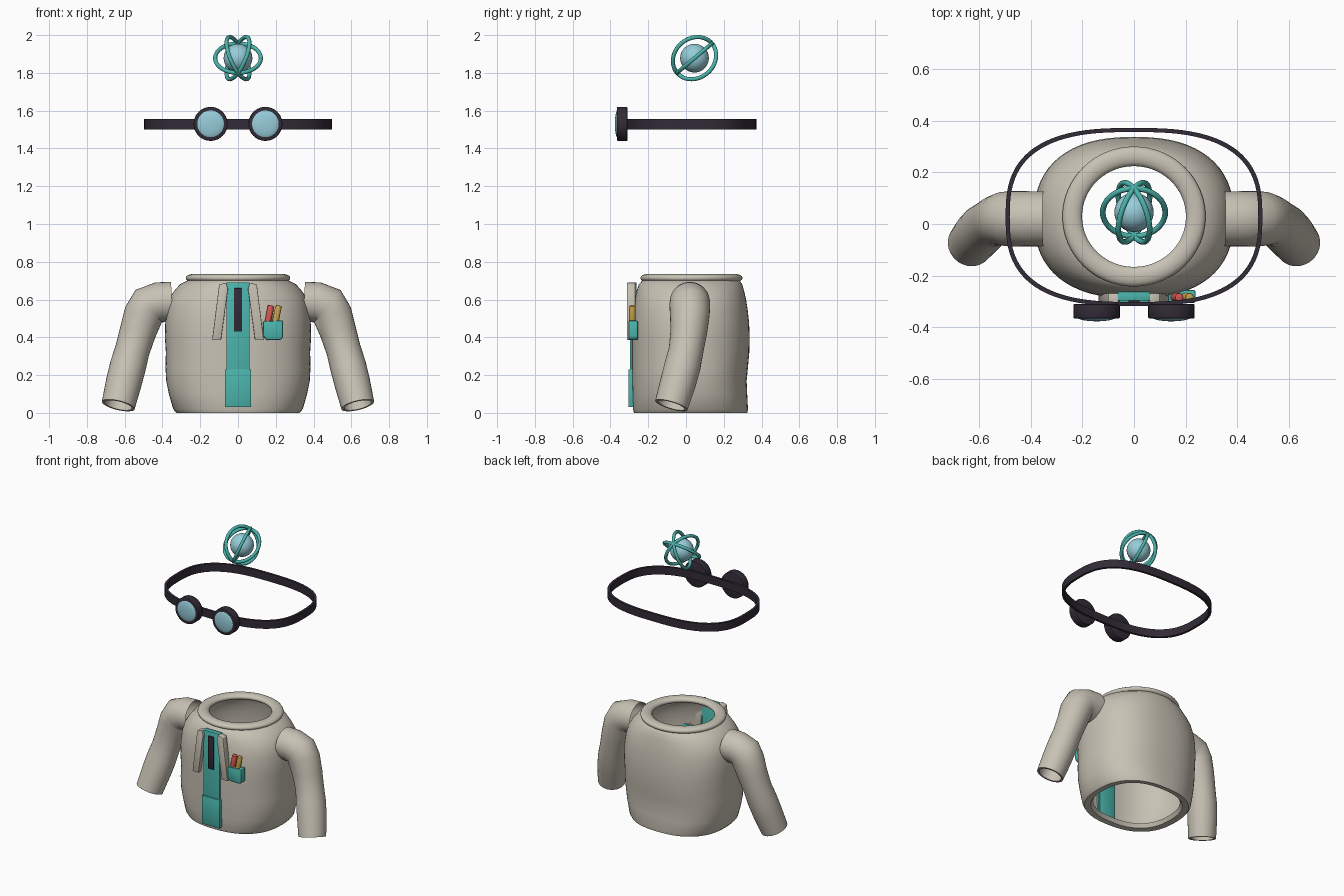
import bpy, bmesh
from math import sin, cos, pi, radians, copysign
from mathutils import Vector, Matrix

cube = bpy.data.objects.get("Cube")
if cube:
    bpy.data.objects.remove(cube, do_unlink=True)


def material(name, r, g, b):
    m = bpy.data.materials.new(name)
    m.use_nodes = True
    m.diffuse_color = (r, g, b, 1)
    m.node_tree.nodes["Principled BSDF"].inputs["Base Color"].default_value = (r, g, b, 1)
    return m


CLOTH = material("warm grey cloth", .58, .54, .46)
TEAL = material("teal", .07, .46, .41)
DARK = material("dark plum", .032, .024, .038)
GLASS = material("pale blue", .31, .61, .70)
RED = material("red", .66, .10, .08)
YELLOW = material("yellow", .60, .38, .07)


def finish(name, bm, mat, angle=40):
    bmesh.ops.recalc_face_normals(bm, faces=bm.faces)
    me = bpy.data.meshes.new(name)
    bm.to_mesh(me)
    bm.free()
    me.materials.append(mat)
    ob = bpy.data.objects.new(name, me)
    bpy.context.collection.objects.link(ob)
    bpy.ops.object.select_all(action='DESELECT')
    ob.select_set(True)
    bpy.context.view_layer.objects.active = ob
    bpy.ops.object.shade_smooth_by_angle(angle=radians(angle))
    return ob


def loft(name, rings, mat, closed=False, angle=40):
    """Skin a list of equal rings of points."""
    bm = bmesh.new()
    vs = [[bm.verts.new(p) for p in r] for r in rings]
    pairs = list(zip(vs, vs[1:])) + ([(vs[-1], vs[0])] if closed else [])
    for a, b in pairs:
        for i in range(len(a)):
            j = (i + 1) % len(a)
            bm.faces.new((a[i], a[j], b[j], b[i]))
    return finish(name, bm, mat, angle)


def oval(z, hx, y0, y1, n=2.0, seg=64):
    """Rounded-square outline: |x|^n + |y|^n = 1."""
    pts = []
    for i in range(seg):
        c, s = cos(2 * pi * i / seg), sin(2 * pi * i / seg)
        pts.append((hx * copysign(abs(c) ** (2 / n), c),
                    (y0 + y1) / 2 + (y1 - y0) / 2 * copysign(abs(s) ** (2 / n), s), z))
    return pts


def prism(name, outline, y0, y1, mat, bevel=.004):
    """Front-view outline of (x, z) points, extruded in depth."""
    bm = bmesh.new()
    a = [bm.verts.new((x, y0, z)) for x, z in outline]
    b = [bm.verts.new((x, y1, z)) for x, z in outline]
    bm.faces.new(a)
    bm.faces.new(b[::-1])
    for i in range(len(a)):
        j = (i + 1) % len(a)
        bm.faces.new((a[i], b[i], b[j], a[j]))
    if bevel:
        bmesh.ops.bevel(bm, geom=bm.edges[:], offset=bevel, segments=2, affect='EDGES', profile=.5)
    return finish(name, bm, mat)


def slab(name, hx, z0, z1, y0, y1, mat):
    return prism(name, [(-hx, z0), (hx, z0), (hx, z1), (-hx, z1)], y0, y1, mat, .003)


# Jacket body: thin open shell with a curled hem
body = [(.03, .27, -.225, .275, 2.4), (.004, .285, -.24, .29, 2.4), (0, .325, -.275, .325, 2.4),
        (.02, .343, -.281, .328, 2.4), (.10, .366, -.284, .324, 2.4), (.17, .38, -.286, .321, 2.4),
        (.24, .384, -.287, .328, 2.4), (.32, .382, -.287, .335, 2.4), (.40, .387, -.288, .337, 2.4),
        (.48, .385, -.286, .334, 2.4), (.55, .378, -.28, .326, 2.35), (.60, .365, -.272, .318, 2.3),
        (.64, .343, -.263, .309, 2.2), (.68, .308, -.25, .298, 2.1), (.70, .27, -.232, .285, 2),
        (.71, .245, -.21, .265, 2)]
loft("jacket_body", [oval(*r) for r in body], CLOTH, angle=50)

# Collar: rolled oval ring
collar = []
for i in range(14):
    t = 2 * pi * i / 14
    d = .038 * cos(t)
    collar.append(oval(.714 + .021 * sin(t), .239 + d, -.204 - d, .262 + d))
loft("collar", collar, CLOTH, closed=True, angle=60)


# Sleeves: bent tubes with an open, turned-in cuff
def sleeve(name, side):
    path = [(.35, .02, .588, .106), (.42, .02, .585, .107), (.475, .02, .567, .108),
            (.50, .02, .52, .105), (.53, .015, .43, .097), (.56, 0, .33, .092),
            (.582, -.018, .25, .096), (.605, -.042, .16, .095), (.634, -.078, .04, .089)]
    pts = [Vector(p[:3]) for p in path]
    rad = [p[3] for p in path]
    end = (pts[-1] - pts[-2]).normalized()
    tip = pts[-1]
    rings = []
    for k, (p, r) in enumerate(zip(pts, rad)):
        d = pts[min(k + 1, len(pts) - 1)] - pts[max(k - 1, 0)]
        rings.append((p, d.normalized(), r))
    rings += [(tip, end, .074), (tip - end * .05, end, .074), (tip - end * .3, end, .07)]
    out = []
    for p, d, r in rings:
        u = Vector((0, 1, 0))
        u = (u - d * u.dot(d)).normalized()
        v = d.cross(u)
        ring = [p + r * (cos(2 * pi * i / 32) * u + sin(2 * pi * i / 32) * v) for i in range(32)]
        out.append([(side * q.x, q.y, q.z) for q in ring])
    loft(name, out, CLOTH, angle=50)


sleeve("left_sleeve", 1)
sleeve("right_sleeve", -1)

# Front placket, its lower panel and the zip
slab("placket", .062, .03, .69, -.297, -.262, TEAL)
slab("placket_lower_panel", .07, .03, .23, -.305, -.268, TEAL)
slab("zip", .022, .43, .66, -.305, -.29, DARK)

# Lapels
for side, label in ((1, "left"), (-1, "right")):
    shape = [(.137, .385), (.09, .385), (.053, .655), (.062, .69), (.10, .68)]
    prism(label + "_lapel", [(side * x, z) for x, z in shape], -.313, -.268, CLOTH)

# Chest pocket and pens
prism("pocket", [(.132, .41), (.15, .385), (.225, .385), (.239, .40), (.239, .49), (.132, .485)],
      -.305, -.255, TEAL, .008)
for name, x, mat in (("red_pen", .162, RED), ("yellow_pen", .202, YELLOW)):
    bm = bmesh.new()
    bmesh.ops.create_cone(bm, cap_ends=True, segments=16, radius1=.017, radius2=.017, depth=.14)
    bmesh.ops.bevel(bm, geom=[e for e in bm.edges if e.calc_face_angle() > 1],
                    offset=.006, segments=2, affect='EDGES', profile=.5)
    bm.transform(Matrix.Translation((x, -.284, .5)) @ Matrix.Rotation(radians(11), 4, 'Y'))
    finish(name, bm, mat)

# Goggle strap: flat oval band
strap = [(1.5, 0), (1.555, 0), (1.555, .016), (1.5, .016)]
loft("goggle_strap", [oval(z, .497 - d, -.318 + d, .372 - d, 2.75, 96) for z, d in strap],
     DARK, closed=True)

# Goggle cups and domed lenses
for side, label in ((1, "left"), (-1, "right")):
    place = Matrix.Translation((side * .145, -.338, 1.53)) @ Matrix.Rotation(pi / 2, 4, 'X')
    bm = bmesh.new()
    bmesh.ops.create_cone(bm, cap_ends=True, segments=40, radius1=.09, radius2=.09, depth=.056)
    bmesh.ops.bevel(bm, geom=[e for e in bm.edges if e.calc_face_angle() > 1],
                    offset=.005, segments=2, affect='EDGES', profile=.5)
    bm.transform(place)
    finish(label + "_goggle_cup", bm, DARK)
    bm = bmesh.new()
    bmesh.ops.create_uvsphere(bm, u_segments=32, v_segments=16, radius=.076)
    bm.transform(place @ Matrix.Translation((0, 0, .022)) @ Matrix.Diagonal((1, 1, .22, 1)))
    finish(label + "_lens", bm, GLASS, 60)

# Floating core with three orbit rings sharing one tilted axis
centre = Matrix.Translation((0, .045, 1.878))
bm = bmesh.new()
bmesh.ops.create_uvsphere(bm, u_segments=32, v_segments=20, radius=.076)
bm.transform(centre)
finish("core", bm, GLASS, 60)
tilt = Matrix.Rotation(radians(40), 4, 'X')
for k in range(3):
    turn = centre @ tilt @ Matrix.Rotation(k * pi / 3, 4, 'Y')
    rings = []
    for i in range(48):
        a = 2 * pi * i / 48
        rings.append([turn @ Vector(((.121 + .011 * cos(b)) * cos(a), (.121 + .011 * cos(b)) * sin(a),
                                     .011 * sin(b))) for b in (2 * pi * j / 10 for j in range(10))])
    loft("orbit_ring_%d" % (k + 1), rings, TEAL, closed=True, angle=60)
